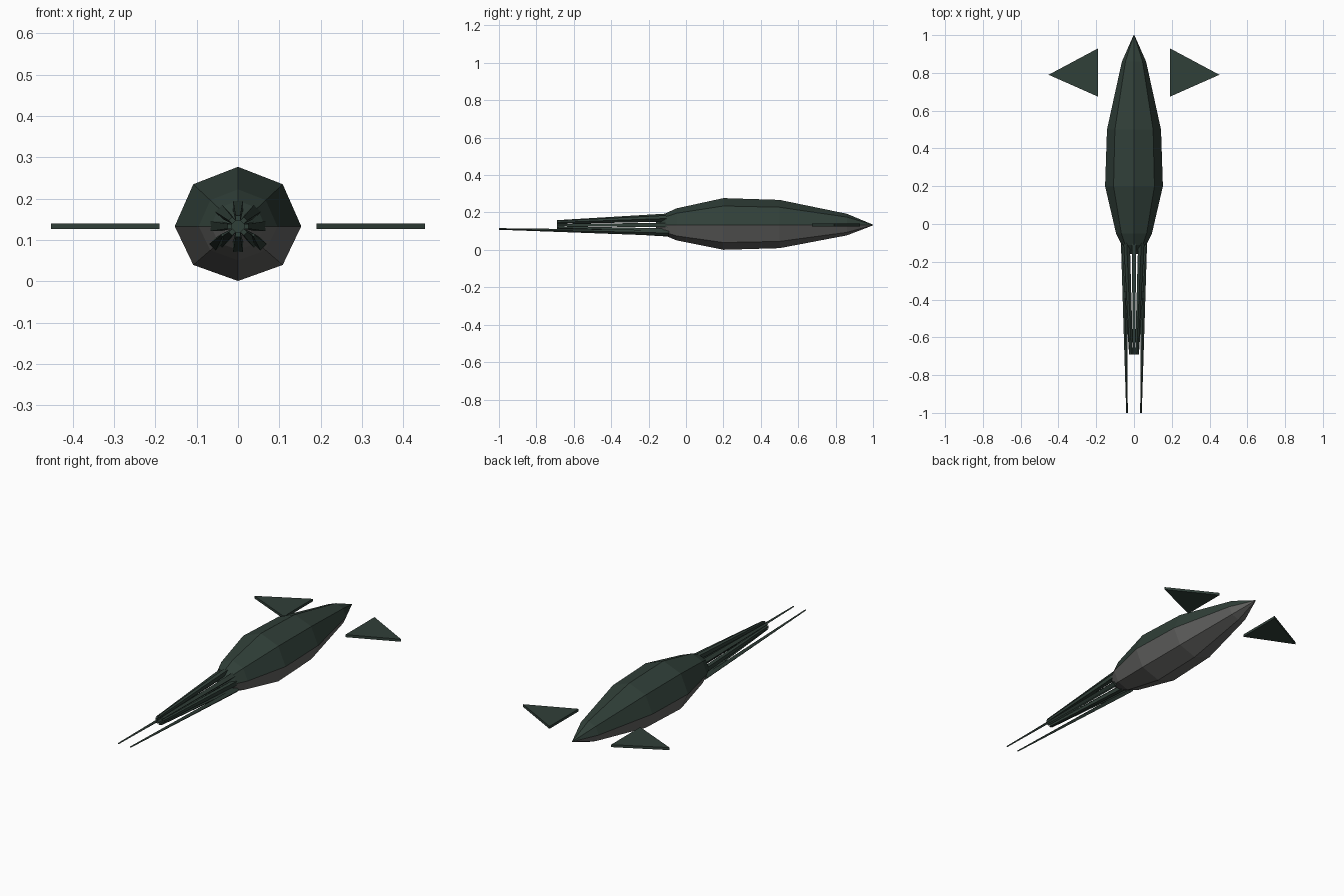
import bpy, bmesh
from math import sin, cos, radians, pi
from mathutils import Vector

if "Cube" in bpy.data.objects:
    bpy.data.objects.remove(bpy.data.objects["Cube"])

CZ = 0.133  # height of the body axis


def material(name, color):
    m = bpy.data.materials.new(name)
    m.diffuse_color = (*color, 1)
    m.use_nodes = True
    m.node_tree.nodes["Principled BSDF"].inputs["Base Color"].default_value = m.diffuse_color
    return m


dark = material("dark_skin", (0.03, 0.05, 0.04))
pale = material("pale_belly", (0.13, 0.13, 0.125))


def finish(name, bm, mats):
    bmesh.ops.recalc_face_normals(bm, faces=bm.faces)
    me = bpy.data.meshes.new(name)
    bm.to_mesh(me)
    bm.free()
    for m in mats:
        me.materials.append(m)
    ob = bpy.data.objects.new(name, me)
    bpy.context.collection.objects.link(ob)
    return ob


def loft(bm, rings):
    loops = [[bm.verts.new(p) for p in r] for r in rings]
    n = len(loops[0])
    for a, b in zip(loops, loops[1:]):
        for i in range(n):
            j = (i + 1) % n
            bm.faces.new((a[i], a[j], b[j], b[i]))
    bm.faces.new(loops[0])
    bm.faces.new(loops[-1])


# Mantle: eight-sided spindle, back fuller than the belly
def mantle_ring(y, r):
    return [(r * cos(k * pi / 4), y,
             CZ + r * sin(k * pi / 4) * (0.94 if k < 4 else 0.865))
            for k in range(8)]


profile = [(-0.16, 0.02), (-0.11, 0.066), (-0.05, 0.095), (0.2, 0.153),
           (0.5, 0.143), (0.86, 0.064), (1.0, 0.002)]
bm = bmesh.new()
loft(bm, [mantle_ring(y, r) for y, r in profile])
for f in bm.faces:
    f.material_index = 1 if f.calc_center_median().z < CZ - 0.0005 else 0
finish("mantle", bm, (dark, pale))


# Arms and tentacles: tapered square rods
def rod(name, a, b, wa, wb, turn):
    bm = bmesh.new()
    rings = []
    for p, w in ((a, wa), (b, wb)):
        rings.append([Vector(p) + Vector((cos(t), 0, sin(t))) * w * 0.7071
                      for t in (turn + pi / 4 + k * pi / 2 for k in range(4))])
    loft(bm, rings)
    return finish(name, bm, (dark,))


for k in range(8):
    t = k * pi / 4
    c, s = cos(t), sin(t)
    rod(f"arm_{k + 1}", (0.055 * c, -0.09, CZ + 0.05 * s),
        (0.02 * c, -0.69, CZ + 0.02 * s), 0.024, 0.012, t)

for side, label in ((-1, "left"), (1, "right")):
    rod(f"tentacle_{label}", (side * 0.054, -0.09, 0.09),
        (side * 0.037, -1.0, 0.112), 0.022, 0.006, radians(45) * side)

    # Fin: flat triangular plate beside the mantle tip
    bm = bmesh.new()
    outline = [(0.19, 0.93), (0.19, 0.674), (0.452, 0.79)]
    loft(bm, [[(side * x, y, z) for x, y in outline] for z in (0.126, 0.14)])
    finish(f"fin_{label}", bm, (dark,))
